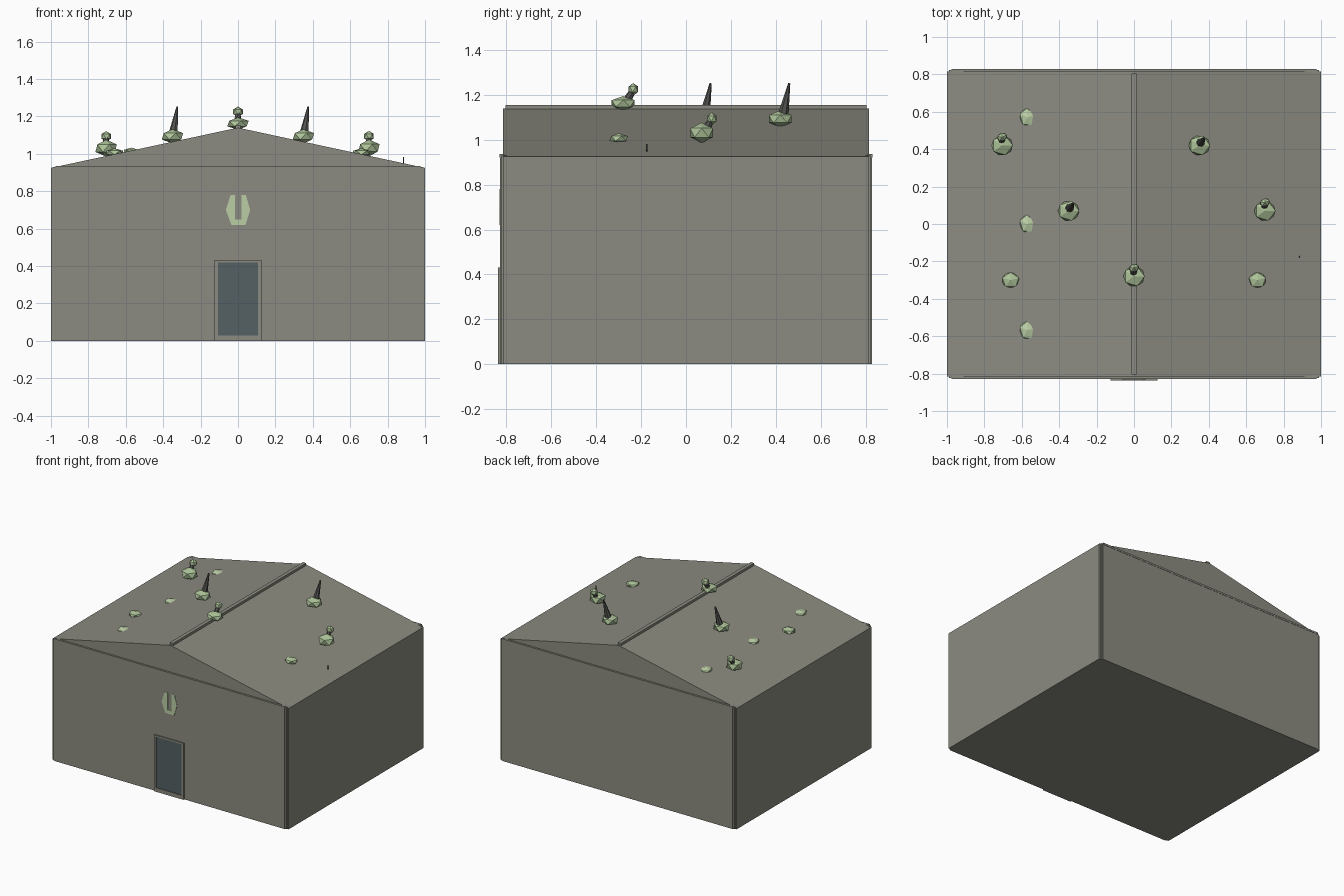
import bpy, bmesh, math
from mathutils import Vector, Matrix

if "Cube" in bpy.data.objects:
    bpy.data.objects.remove(bpy.data.objects["Cube"])


def material(name, rgb):
    m = bpy.data.materials.new(name)
    m.diffuse_color = (*rgb, 1)
    m.use_nodes = True
    m.node_tree.nodes["Principled BSDF"].inputs["Base Color"].default_value = m.diffuse_color
    return m


STONE = material("warm grey concrete", (0.26, 0.26, 0.22))
DARK = material("dark grey", (0.09, 0.09, 0.085))
DOOR = material("slate blue", (0.09, 0.115, 0.125))
GREEN = material("moss green", (0.42, 0.55, 0.32))
PALE = material("pale green", (0.50, 0.62, 0.38))


def finish(name, bm, mat):
    bmesh.ops.recalc_face_normals(bm, faces=bm.faces)
    me = bpy.data.meshes.new(name)
    bm.to_mesh(me)
    bm.free()
    me.materials.append(mat)
    ob = bpy.data.objects.new(name, me)
    bpy.context.collection.objects.link(ob)
    return ob


def box(name, lo, hi, mat):
    lo, hi = Vector(lo), Vector(hi)
    bm = bmesh.new()
    bmesh.ops.create_cube(bm, size=1, matrix=Matrix.Translation((lo + hi) / 2)
                          @ Matrix.Diagonal((*(hi - lo), 1)))
    return finish(name, bm, mat)


def prism(name, pts, y0, y1, mat):
    """Extrude an (x, z) outline along y."""
    bm = bmesh.new()
    face = bm.faces.new([bm.verts.new((x, y0, z)) for x, z in pts])
    ext = bmesh.ops.extrude_face_region(bm, geom=[face])["geom"]
    bmesh.ops.translate(bm, vec=(0, y1 - y0, 0),
                        verts=[v for v in ext if isinstance(v, bmesh.types.BMVert)])
    return finish(name, bm, mat)


def blob(name, pos, size, mat, turn=0.0):
    """Faceted twenty-sided growth."""
    bm = bmesh.new()
    bmesh.ops.create_icosphere(bm, subdivisions=1, radius=1,
                               matrix=Matrix.Translation(pos) @ Matrix.Rotation(turn, 4, 'Z')
                               @ Matrix.Diagonal((*size, 1)))
    return finish(name, bm, mat)


def spike(name, a, b, r1, r2, sides=7):
    """Tapered rod from a to b."""
    a, b = Vector(a), Vector(b)
    bm = bmesh.new()
    rot = (b - a).to_track_quat('Z', 'Y').to_matrix().to_4x4()
    bmesh.ops.create_cone(bm, cap_ends=True, segments=sides, radius1=r1, radius2=r2,
                          depth=(b - a).length, matrix=Matrix.Translation((a + b) / 2) @ rot)
    return finish(name, bm, DARK)


def roof_z(x):
    return 1.14 - 0.212 * abs(x)


# Hall: gabled body with raised front and back walls that leave notched corners
prism("hall_body", [(-1, 0), (1, 0), (1, 0.925), (0, 1.14), (-1, 0.925)], -0.815, 0.815, STONE)
for s, side in ((-1, "front"), (1, "back")):
    y0, y1 = sorted((s * 0.80, s * 0.828))
    box(side + "_wall", (-0.975, y0, 0), (0.975, y1, 0.925), STONE)
    y0, y1 = sorted((s * 0.81, s * 0.83))
    box(side + "_eave_trim", (-0.975, y0, 0.922), (0.975, y1, 0.936), STONE)
    for t in (-1, 1):
        x0, x1 = sorted((t * 0.975, t * 0.988))
        y0, y1 = sorted((s * 0.80, s * 0.823))
        box(side + "_corner_post", (x0, y0, 0), (x1, y1, 0.93), STONE)
box("ridge_beam", (-0.014, -0.805, 1.12), (0.014, 0.805, 1.155), STONE)

# Doorway
box("door", (-0.108, -0.832, 0.03), (0.108, -0.82, 0.42), DOOR)
for t in (-1, 1):
    x0, x1 = sorted((t * 0.108, t * 0.125))
    box("door_jamb", (x0, -0.838, 0.0), (x1, -0.82, 0.42), STONE)
box("door_lintel", (-0.125, -0.838, 0.42), (0.125, -0.82, 0.432), STONE)
box("door_step", (-0.125, -0.838, 0), (0.125, -0.82, 0.03), STONE)

# Notched green patch above the door
prism("wall_patch", [(-0.04, 0.78), (-0.065, 0.70), (-0.035, 0.62), (0.04, 0.62),
                     (0.065, 0.70), (0.042, 0.78), (0.02, 0.78), (0.02, 0.65),
                     (-0.015, 0.65), (-0.015, 0.78)], -0.831, -0.825, PALE)

# Roof growths with a smaller bud on a stalk
for x, y in ((-0.705, 0.42), (0.70, 0.07), (0, -0.28)):
    z = roof_z(x) + (0.04 if x else 0.022)
    blob("large_growth", (x, y, z), (0.064, 0.06, 0.045 if x else 0.033), GREEN)
    spike("bud_stalk", (x - 0.004, y + 0.01, z), (x, y + 0.042, z + 0.055), 0.022, 0.014)
    blob("bud", (x, y + 0.045, z + 0.063), (0.031, 0.024, 0.028), GREEN, 0.4)

# Roof growths carrying a leaning horn
for x, y in ((-0.35, 0.07), (0.35, 0.42)):
    z = roof_z(x) + 0.028
    blob("horned_growth", (x, y, z), (0.064, 0.06, 0.038), GREEN)
    spike("horn", (x + 0.002, y + 0.01, z), (x + 0.026, y + 0.04, 1.252), 0.027, 0.005)

# Low growths and pale patches
for t in (-1, 1):
    blob("low_growth", (t * 0.66, -0.30, 1.006), (0.046, 0.052, 0.024), GREEN, math.pi / 2)
for y in (-0.57, 0, 0.57):
    blob("pale_patch", (-0.57, y, 1.012), (0.046, 0.055, 0.021), PALE, 0.3)

# Small roof peg
spike("roof_peg", (0.885, -0.175, 0.94), (0.885, -0.175, 0.982), 0.004, 0.003, 6)
